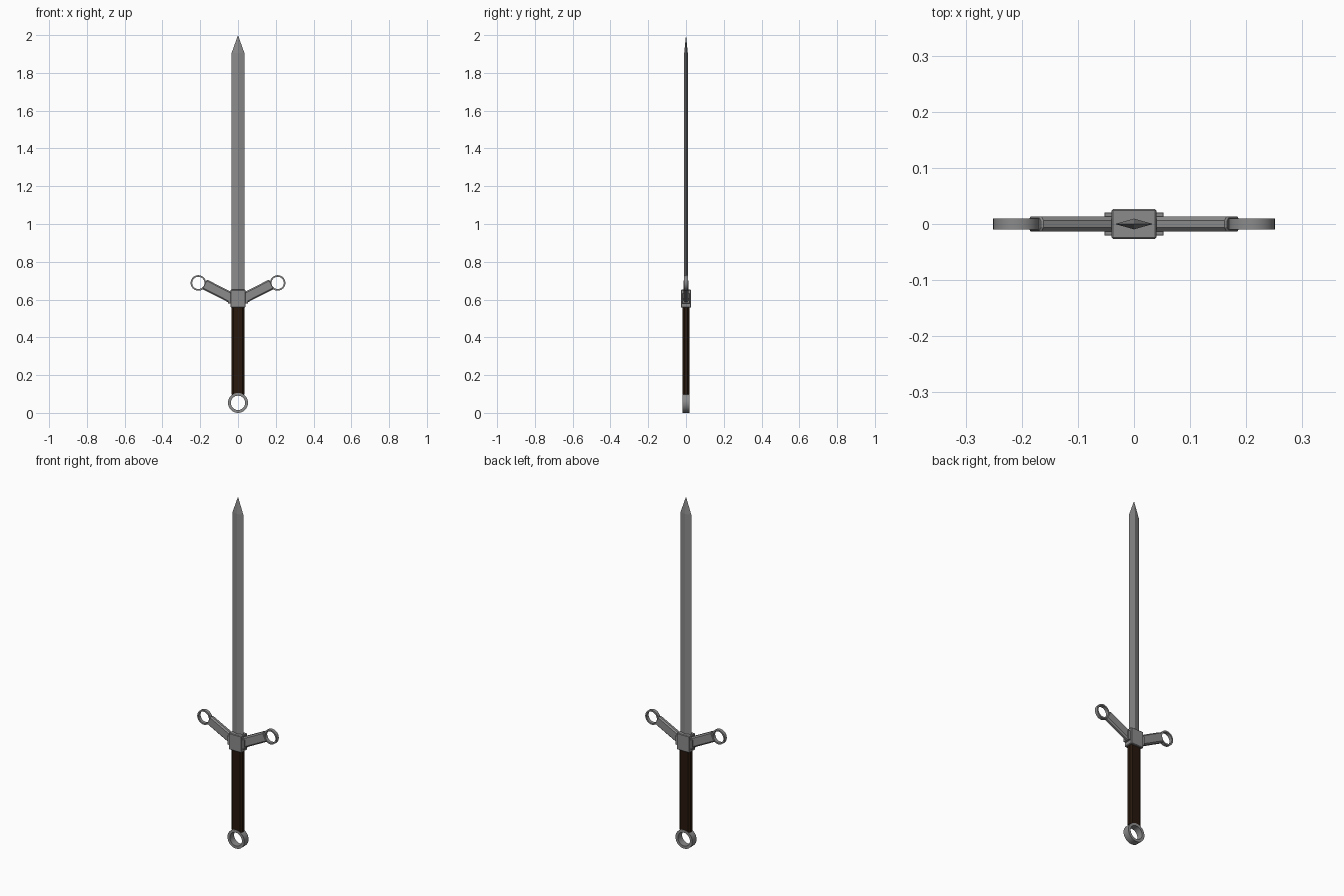
import bpy, bmesh
from math import sin, cos, pi, atan2
from mathutils import Vector, Matrix

if "Cube" in bpy.data.objects:
    bpy.data.objects.remove(bpy.data.objects["Cube"])


def material(name, rgb):
    m = bpy.data.materials.new(name)
    m.diffuse_color = (*rgb, 1)
    m.use_nodes = True
    m.node_tree.nodes["Principled BSDF"].inputs["Base Color"].default_value = m.diffuse_color
    return m


wrap = material("dark_leather", (0.020, 0.009, 0.004))
steel = material("dark_steel", (0.26, 0.26, 0.26))


def finish(name, bm, mat=steel):
    bmesh.ops.recalc_face_normals(bm, faces=bm.faces)
    me = bpy.data.meshes.new(name)
    bm.to_mesh(me)
    bm.free()
    ob = bpy.data.objects.new(name, me)
    bpy.context.collection.objects.link(ob)
    me.materials.append(mat)
    return ob


def loft(name, sections, matrix=Matrix(), mat=steel):
    """Bridge equal-length point loops and cap both ends."""
    bm = bmesh.new()
    rings = [[bm.verts.new(matrix @ Vector(p)) for p in s] for s in sections]
    n = len(rings[0])
    for a, b in zip(rings, rings[1:]):
        for i in range(n):
            j = (i + 1) % n
            bm.faces.new((a[i], a[j], b[j], b[i]))
    bm.faces.new(rings[0])
    bm.faces.new(rings[-1])
    bmesh.ops.remove_doubles(bm, verts=bm.verts, dist=1e-5)
    return finish(name, bm, mat)


def octagon(hx, hy, c, z):
    """Rectangle with chamfered corners."""
    return [(hx, -hy + c, z), (hx, hy - c, z), (hx - c, hy, z), (-hx + c, hy, z),
            (-hx, hy - c, z), (-hx, -hy + c, z), (-hx + c, -hy, z), (hx - c, -hy, z)]


def diamond(hx, hy, z):
    return [(hx, 0, z), (0, hy, z), (-hx, 0, z), (0, -hy, z)]


def box(name, size, centre, bevel):
    bm = bmesh.new()
    bmesh.ops.create_cube(bm, size=1, matrix=Matrix.Translation(centre) @ Matrix.Diagonal((*size, 1)))
    bmesh.ops.bevel(bm, geom=bm.edges[:], offset=bevel, segments=1, affect='EDGES')
    return finish(name, bm)


def ring(name, centre, r_out, r_in, half, n=32):
    """Flat band ring with its axis along y, smooth around."""
    bm = bmesh.new()
    prof = [(r_out, -half), (r_out, half), (r_in, half), (r_in, -half)]
    loops = []
    for i in range(n):
        a = 2 * pi * i / n
        loops.append([bm.verts.new(Vector(centre) + Vector((r * cos(a), y, r * sin(a))))
                      for r, y in prof])
    for i in range(n):
        a, b = loops[i], loops[(i + 1) % n]
        for k in range(4):
            m = (k + 1) % 4
            bm.faces.new((a[k], a[m], b[m], b[k]))
    ob = finish(name, bm)
    bpy.ops.object.select_all(action='DESELECT')
    ob.select_set(True)
    bpy.context.view_layer.objects.active = ob
    bpy.ops.object.shade_smooth_by_angle()


# Blade: diamond section drawn to a point
bm = bmesh.new()
low = [bm.verts.new(p) for p in diamond(0.034, 0.0095, 0.60)]
top = [bm.verts.new(p) for p in diamond(0.034, 0.0095, 1.905)]
tip = bm.verts.new((0, 0, 2.0))
bm.faces.new(low)
for i in range(4):
    j = (i + 1) % 4
    bm.faces.new((low[i], low[j], top[j], top[i]))
    bm.faces.new((top[i], top[j], tip))
finish("blade", bm)

# Grip
loft("grip", [octagon(0.034, 0.018, 0.009, z) for z in (0.098, 0.565)], mat=wrap)

# Guard block and side collars
box("guard_block", (0.08, 0.054, 0.094), (0, 0, 0.605), 0.003)
box("guard_collar", (0.106, 0.041, 0.052), (0, 0, 0.606), 0.001)

# Angled guard arms with end rings
start, end = Vector((0.03, 0, 0.606)), Vector((0.177, 0, 0.681))
for side, s in (("right", 1), ("left", -1)):
    a, b = Vector((s * start.x, 0, start.z)), Vector((s * end.x, 0, end.z))
    d = b - a
    m = Matrix.Translation(a) @ Matrix.Rotation(atan2(d.x, d.z), 4, 'Y')
    L = d.length
    loft("guard_arm_" + side, [octagon(0.028, 0.0135, 0.007, 0), octagon(0.028, 0.0135, 0.007, L - 0.003),
                               octagon(0.025, 0.011, 0.006, L)], m)
    ring("guard_ring_" + side, (s * 0.210, 0, 0.688), 0.041, 0.0325, 0.0095)

# Pommel ring
ring("pommel_ring", (0, 0, 0.053), 0.053, 0.038, 0.019)
